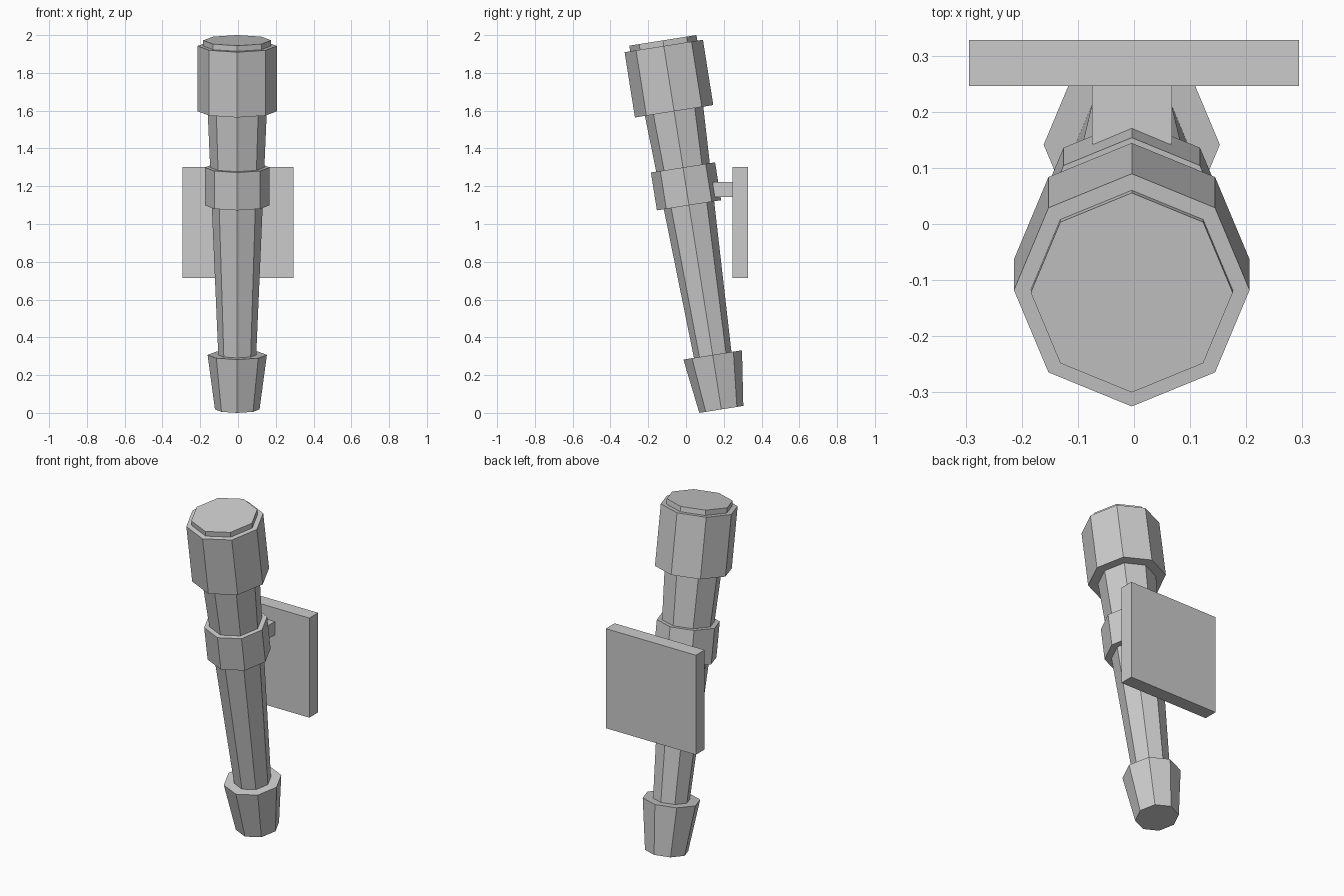
import bpy, math
from mathutils import Matrix, Vector

cube = bpy.data.objects.get("Cube")
if cube:
    bpy.data.objects.remove(cube, do_unlink=True)

grey = bpy.data.materials.new("plain_grey")
grey.use_nodes = True
colour = (0.6, 0.6, 0.6, 1)
grey.diffuse_color = colour
grey.node_tree.nodes["Principled BSDF"].inputs["Base Color"].default_value = colour

# Leaning axis shared by all the torch parts
TILT = Matrix.Rotation(math.radians(9), 4, 'X')
FOOT = Matrix.Translation((-0.004, 0.187, 0.0185))


def finish(name):
    ob = bpy.context.object
    ob.name = ob.data.name = name
    ob.data.materials.append(grey)
    return ob


def octagon(name, start, end, r_start, r_end):
    """Eight-sided solid between two distances along the leaning axis."""
    bpy.ops.mesh.primitive_cone_add(vertices=8, radius1=r_start, radius2=r_end,
                                    depth=end - start)
    ob = finish(name)
    ob.data.transform(FOOT @ TILT @ Matrix.Translation((0, 0, (start + end) / 2)))


def box(name, low, high):
    low, high = Vector(low), Vector(high)
    bpy.ops.mesh.primitive_cube_add(size=1)
    ob = finish(name)
    ob.data.transform(Matrix.Translation((low + high) / 2)
                      @ Matrix.Diagonal((*(high - low), 1)))


# Torch
octagon("bottom_cup", 0, 0.292, 0.118, 0.157)
octagon("shaft", 0.28, 1.61, 0.1, 0.157)
octagon("collar", 1.094, 1.297, 0.172, 0.172)
octagon("head", 1.598, 1.948, 0.21, 0.21)
octagon("head_cap", 1.94, 1.978, 0.18, 0.18)

# Wall mount
box("mount_arm", (-0.075, 0.143, 1.143), (0.068, 0.25, 1.222))
box("wall_plate", (-0.294, 0.246, 0.715), (0.294, 0.328, 1.303))
